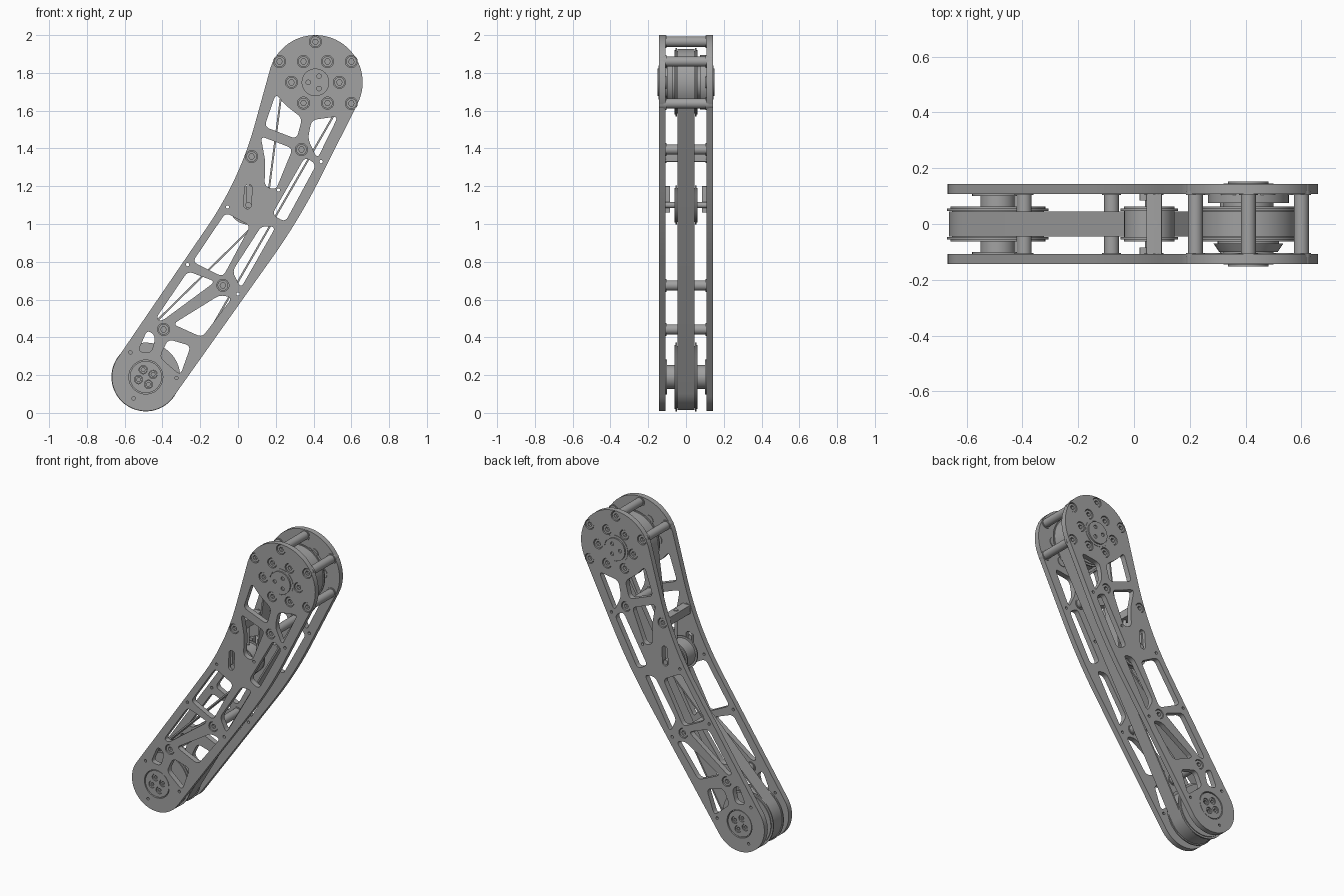
import bpy, bmesh
from math import sin, cos, radians, sqrt, atan2, pi, tau
from mathutils import Vector, Matrix

cube = bpy.data.objects.get("Cube")
if cube:
    bpy.data.objects.remove(cube)

grey = bpy.data.materials.new("machined grey")
grey.use_nodes = True
grey.diffuse_color = (0.36, 0.36, 0.36, 1)
grey.node_tree.nodes["Principled BSDF"].inputs["Base Color"].default_value = grey.diffuse_color
parts = []


# Helpers: loops lie in the x-z plane, sheets are extruded between two y values
def arc(c, r, a0, a1, n):
    return [(c[0] + r * cos(a0 + (a1 - a0) * i / n), c[1] + r * sin(a0 + (a1 - a0) * i / n))
            for i in range(n + 1)]


def circle(c, r, n=48):
    return arc(c, r, 0, tau, n)[:-1]


def rounded(points, cut, steps=6):
    out = []
    pts = [Vector(p) for p in points]
    for i, p in enumerate(pts):
        ends = []
        for q in (pts[i - 1], pts[(i + 1) % len(pts)]):
            d = q - p
            ends.append(p + d.normalized() * min(cut, d.length * 0.45))
        for k in range(steps + 1):
            t = k / steps
            out.append(ends[0] * (1 - t) ** 2 + p * 2 * t * (1 - t) + ends[1] * t * t)
    return out


def bend(a, p, b, cut, steps=12):
    a, p, b = Vector(a), Vector(p), Vector(b)
    s, e = p + (a - p).normalized() * cut, p + (b - p).normalized() * cut
    return [s * (1 - t) ** 2 + p * 2 * t * (1 - t) + e * t * t
            for t in (k / steps for k in range(steps + 1))]


def sheet(name, loops, y0, y1):
    cu = bpy.data.curves.new(name, 'CURVE')
    cu.dimensions, cu.fill_mode, cu.extrude = '2D', 'BOTH', abs(y1 - y0) / 2
    for loop in loops:
        sp = cu.splines.new('POLY')
        sp.points.add(len(loop) - 1)
        for pt, co in zip(sp.points, loop):
            pt.co = (co[0], co[1], 0, 1)
        sp.use_cyclic_u = True
    tmp = bpy.data.objects.new(name + " outline", cu)
    bpy.context.collection.objects.link(tmp)
    bpy.context.view_layer.update()
    me = bpy.data.meshes.new_from_object(tmp.evaluated_get(bpy.context.evaluated_depsgraph_get()))
    bpy.data.objects.remove(tmp)
    me.transform(Matrix.Translation((0, (y0 + y1) / 2, 0)) @ Matrix.Rotation(pi / 2, 4, 'X'))
    bm = bmesh.new()
    bm.from_mesh(me)
    bmesh.ops.remove_doubles(bm, verts=bm.verts, dist=0.00005)
    bmesh.ops.recalc_face_normals(bm, faces=bm.faces)
    bm.to_mesh(me)
    bm.free()
    me.materials.clear()
    me.materials.append(grey)
    ob = bpy.data.objects.new(name, me)
    bpy.context.collection.objects.link(ob)
    parts.append(ob)
    return ob


def cone(name, c, r0, r1, y0, y1):
    me = bpy.data.meshes.new(name)
    bm = bmesh.new()
    bmesh.ops.create_cone(bm, cap_ends=True, segments=48, radius1=r0, radius2=r1, depth=y1 - y0)
    bm.to_mesh(me)
    bm.free()
    me.transform(Matrix.Translation((c[0], (y0 + y1) / 2, c[1])) @ Matrix.Rotation(-pi / 2, 4, 'X'))
    me.materials.append(grey)
    ob = bpy.data.objects.new(name, me)
    bpy.context.collection.objects.link(ob)
    parts.append(ob)


# Main axes
LOW, TOP, IDLER = (-0.488, 0.19), (0.41, 1.75), (0.055, 1.1)
INNER, OUTER = 0.108, 0.143

# Side plate outline
low_arc = arc(LOW, 0.18, radians(145), radians(325), 36)
top_arc = arc(TOP, 0.25, radians(-27), radians(163), 40)
outline = (low_arc + bend(low_arc[-1], (0.325, 1.024), top_arc[0], 0.25)
           + top_arc + bend(top_arc[-1], (0.008, 1.235), low_arc[0], 0.3))

# Lightening windows
windows = [
    [(.20, 1.69), (.25, 1.63), (.34, 1.56), (.31, 1.45), (.14, 1.515)],
    [(.39, 1.55), (.53, 1.57), (.42, 1.345), (.37, 1.45)],
    [(.12, 1.465), (.29, 1.4), (.2, 1.18), (.14, 1.2), (.145, 1.33)],
    [(.355, 1.355), (.415, 1.315), (.25, 1.01), (.18, 1.05)],
    [(-.065, 1.06), (.065, .99), (-.08, .72), (-.24, .8)],
    [(.125, .99), (.2, .985), (.015, .66), (-.03, .75)],
    [(-.265, .75), (-.12, .695), (-.405, .485), (-.435, .5)],
    [(-.095, .625), (-.03, .61), (-.19, .4), (-.345, .47)],
    [(-.37, .39), (-.25, .355), (-.305, .2), (-.415, .295)],
    [(-.48, .44), (-.435, .405), (-.46, .315), (-.53, .325)]]
slot = (arc((.055, 1.19), .02, 0, pi, 10) + arc((.05, 1.1), .02, pi, tau, 10))
pin_holes = [(.44, 1.33), (.215, 1.18), (-.055, 1.09), (-.267, .785), (0, .63),
             (-.57, .32), (-.325, .185), (-.553, .077)]

# Bolt positions
posts = [(.41, 1.965), (.22, 1.86), (.6, 1.86), (.6, 1.638), (.336, 1.394),
         (-.08, .675), (-.394, .442)]
block = (.072, 1.357)
ring_bolts = [arc(TOP, .127, a, a, 1)[0] for a in (i * pi / 3 for i in range(6))]
bolts = posts + [block] + ring_bolts

plate = ([outline] + [rounded(w, .03) for w in windows] + [slot]
         + [circle(p, .009, 12) for p in pin_holes]
         + [circle(b, .032, 24) for b in bolts] + [circle(LOW, .09)])

for side, label in ((-1, "front"), (1, "back")):
    sheet(label + "_plate", [plate[0]] + plate[1:], side * INNER, side * OUTER)
    # Recessed socket bolts
    for b in bolts:
        sheet(label + "_bolt_head", [circle(b, .028, 24), circle(b, .015, 6)],
              side * .115, side * .138)
        sheet(label + "_bolt_seat", [circle(b, .034, 24)], side * .104, side * .118)
    # Lower bearing cap with four sockets
    low_bolts = [arc(LOW, .041, a, a, 1)[0] for a in (radians(20 + 90 * i) for i in range(4))]
    sheet(label + "_lower_cap", [circle(LOW, .085)] + [circle(b, .022, 20) for b in low_bolts],
          side * .11, side * .14)
    for b in low_bolts:
        sheet(label + "_cap_bolt", [circle(b, .02, 20), circle(b, .011, 6)], side * .11, side * .134)
    sheet(label + "_lower_bearing", [circle(LOW, .092)], side * .1, side * .114)
    # Upper hub cap with three holes
    hub_holes = [arc(TOP, .038, a, a, 1)[0] for a in (radians(60 + 120 * i) for i in range(3))]
    sheet(label + "_upper_cap", [circle(TOP, .073)] + [circle(h, .012, 16) for h in hub_holes],
          side * .135, side * .152)
    sheet(label + "_upper_ring", [circle(TOP, .09), circle(TOP, .078)], side * .135, side * .1455)
    # Idler slider
    sheet(label + "_idler_slider", [rounded([(.02, 1.06), (.045, 1.06), (.045, 1.2), (.02, 1.2)], .005)],
          side * .085, side * .122)

# Standoffs between the plates
for p in posts:
    sheet("standoff", [circle(p, .027, 32)], -INNER, INNER)

# Tensioner block and screw
x, z = block
sheet("tensioner_block", [rounded([(x - .028, z - .028), (x + .028, z - .028),
                                   (x + .028, z + .028), (x - .028, z + .028)], .004)], -INNER, INNER)
for name, r, z0, z1 in (("tensioner_screw", .01, 1.2, 1.35), ("tensioner_screw_head", .014, 1.38, 1.389)):
    cone(name, (0, 0), r, r, z0, z1)
    parts[-1].data.transform(Matrix.Translation((x, 0, 0)) @ Matrix.Rotation(pi / 2, 4, 'X'))


# Flanged pulleys
def pulley(name, c, r, flange):
    sheet(name + "_drum", [circle(c, r, 64)], -.05, .05)
    for s in (-1, 1):
        sheet(name + "_flange", [circle(c, flange, 64)], s * .047, s * .056)
        sheet(name + "_flange_lip", [circle(c, flange - .012, 64)], s * .05, s * .062)


pulley("lower_pulley", LOW, .165, .182)
pulley("upper_pulley", TOP, .165, .182)
pulley("idler", IDLER, .09, .103)
sheet("lower_shaft", [circle(LOW, .063)], -.105, .105)
sheet("idler_shaft", [circle(IDLER, .016, 24)], -.135, .135)
cone("upper_front_hub", TOP, .105, .125, -.1, -.07)
sheet("upper_front_collar", [circle(TOP, .11)], -.075, -.05)
sheet("upper_back_housing", [circle(TOP, .145)], .075, .109)
sheet("upper_shaft", [circle(TOP, .09)], -.11, .11)


# Belt wrapped round both pulleys and pressed inward by the idler
def belt_loop(grow):
    wheels = [(TOP, .166 + grow), (IDLER, -.102 + grow), (LOW, .166 + grow)]
    into, out = {}, {}
    for i in range(3):
        j = (i + 1) % 3
        (c1, r1), (c2, r2) = wheels[i], wheels[j]
        d = Vector(c2) - Vector(c1)
        a = (r2 - r1) / d.length
        u = d.normalized()
        n = u * a + Vector((-u.y, u.x)) * sqrt(1 - a * a)
        out[i], into[j] = -n * r1, -n * r2
    loop = []
    for i, (c, r) in enumerate(wheels):
        a0, a1 = atan2(into[i].y, into[i].x), atan2(out[i].y, out[i].x)
        sweep = (a1 - a0) % tau if r > 0 else -((a0 - a1) % tau)
        loop += arc(c, abs(r), a0, a0 + sweep, 32)
    return loop


sheet("drive_belt", [belt_loop(.01), belt_loop(0)], -.045, .045)

# Smooth round walls, keep hard edges
bpy.ops.object.select_all(action='DESELECT')
for ob in parts:
    ob.select_set(True)
bpy.context.view_layer.objects.active = parts[0]
bpy.ops.object.shade_smooth_by_angle(angle=radians(30))
